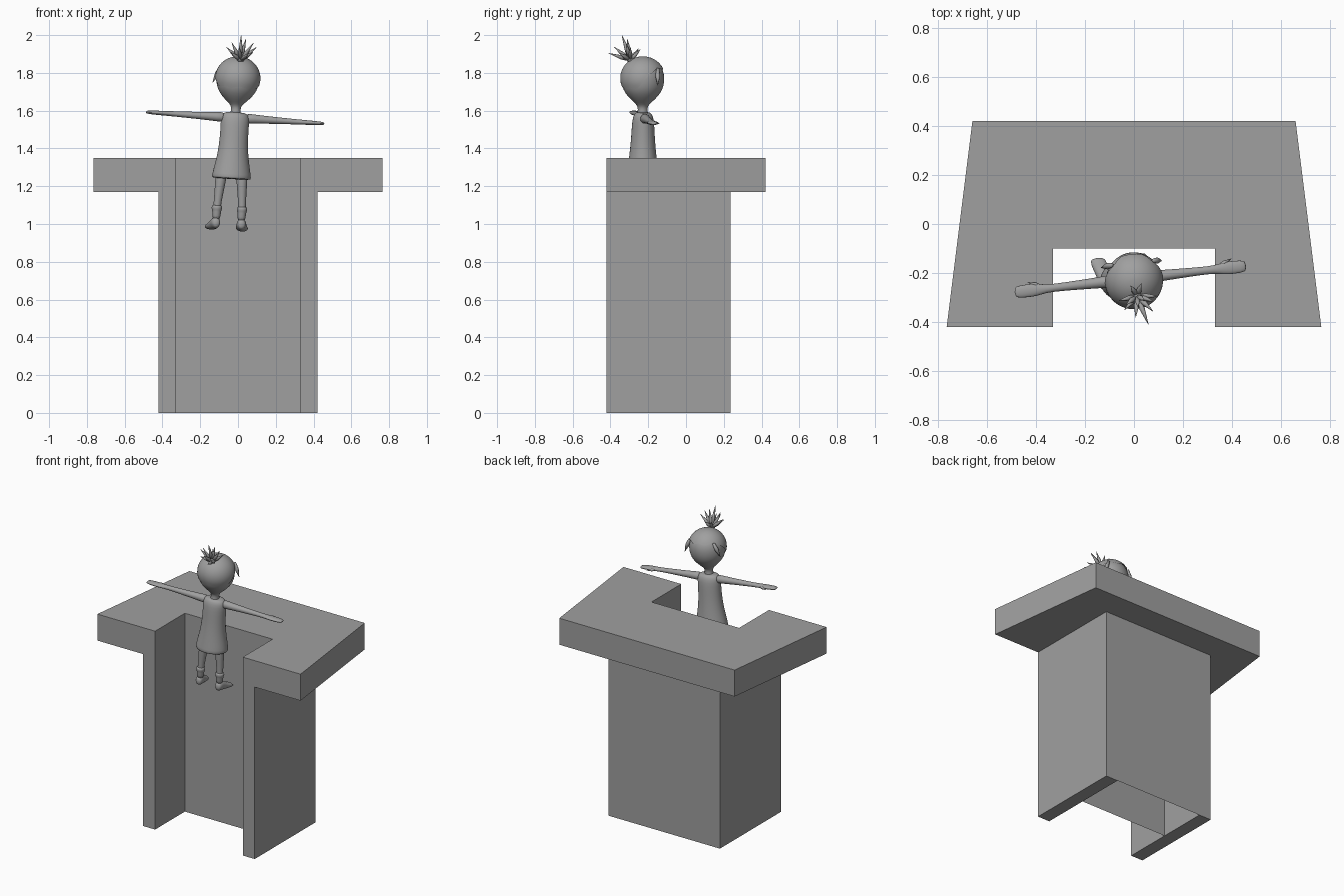
import bpy, bmesh, math
from mathutils import Matrix, Vector

if "Cube" in bpy.data.objects:
    bpy.data.objects.remove(bpy.data.objects["Cube"])

grey = bpy.data.materials.new("plain grey")
grey.diffuse_color = (0.35, 0.35, 0.35, 1)
grey.use_nodes = True
grey.node_tree.nodes["Principled BSDF"].inputs["Base Color"].default_value = grey.diffuse_color

# Figure frame: origin at the shoulders, turned and leaning slightly, facing +y
FIGURE = (Matrix.Translation((-0.015, -0.225, 1.562))
          @ Matrix.Rotation(math.radians(6.5), 4, 'Z')
          @ Matrix.Rotation(math.radians(3.7), 4, 'Y'))


def make(name, verts, faces, matrix=None, smooth=False):
    mesh = bpy.data.meshes.new(name)
    mesh.from_pydata([tuple(v) for v in verts], [], faces)
    if matrix:
        mesh.transform(matrix)
    bm = bmesh.new()
    bm.from_mesh(mesh)
    bmesh.ops.recalc_face_normals(bm, faces=bm.faces)
    bm.to_mesh(mesh)
    bm.free()
    mesh.materials.append(grey)
    for p in mesh.polygons:
        p.use_smooth = smooth
    ob = bpy.data.objects.new(name, mesh)
    bpy.context.collection.objects.link(ob)
    return ob


def prism(name, outline, z0, z1):
    n = len(outline)
    verts = [(x, y, z) for z in (z0, z1) for x, y in outline]
    faces = [(i, (i + 1) % n, n + (i + 1) % n, n + i) for i in range(n)]
    make(name, verts, faces + [tuple(range(n)), tuple(range(n, 2 * n))])


def loft(name, rings, u=(1, 0, 0), v=(0, 1, 0), seg=20, sub=1):
    """Skin ellipses (x, y, z, radius along u, radius along v)."""
    u, v = Vector(u), Vector(v)
    verts, faces = [], []
    for x, y, z, a, b in rings:
        for k in range(seg):
            t = 2 * math.pi * k / seg
            verts.append(Vector((x, y, z)) + u * a * math.cos(t) + v * b * math.sin(t))
    for r in range(len(rings) - 1):
        for k in range(seg):
            j = (k + 1) % seg
            faces.append((r * seg + k, r * seg + j, (r + 1) * seg + j, (r + 1) * seg + k))
    last = (len(rings) - 1) * seg
    faces += [tuple(range(seg)), tuple(range(last, last + seg))]
    ob = make(name, verts, faces, FIGURE, True)
    if sub:
        ob.modifiers.new("round", 'SUBSURF').levels = sub
    return ob


def spike(name, base, tip, r):
    base, tip = Vector(base), Vector(tip)
    d = tip - base
    u = d.orthogonal().normalized()
    v = d.normalized().cross(u)
    mid = base + d * 0.45
    loft(name, [(*base, r * 0.6, r * 0.6), (*mid, r, r), (*tip, r * 0.08, r * 0.08)],
         u, v, 8, 0)


# Podium top: tapered slab with a notch at the front
prism("podium_top", [(-0.765, -0.42), (-0.33, -0.42), (-0.33, -0.1), (0.33, -0.1),
                     (0.33, -0.42), (0.765, -0.42), (0.66, 0.42), (-0.66, 0.42)], 1.17, 1.35)
# Podium body: two side walls and two panels, open underneath
for s, side in ((-1, "left"), (1, "right")):
    prism("podium_wall_" + side, [(s * 0.33, -0.42), (s * 0.42, -0.42),
                                  (s * 0.42, 0.235), (s * 0.33, 0.235)], 0, 1.17)
for name, y in (("podium_inner_panel", -0.1), ("podium_back_panel", 0.235)):
    front = -1 if y < 0 else 1
    make(name, [(-0.33, y, 0), (0.33, y, 0), (0.33, y, 1.17), (-0.33, y, 1.17)],
         [(0, 1, 2, 3) if front < 0 else (3, 2, 1, 0)])

# Head with pointed chin, and neck
loft("head", [(0, -0.005, z, r, r) for z, r in
              ((0.0, 0.034), (0.03, 0.026), (0.055, 0.025), (0.072, 0.034), (0.095, 0.062),
               (0.13, 0.094), (0.165, 0.111), (0.21, 0.116), (0.25, 0.11), (0.285, 0.088),
               (0.308, 0.056), (0.318, 0.02))], seg=24)

# Hair cap: dome with a jagged hem, low at the back and high over the face
SEG, ROWS, C = 64, 12, Vector((0, -0.005, 0.21))
verts, faces = [C + Vector((0, 0, 0.116))], []
for k in range(SEG):
    a = 2 * math.pi * k / SEG
    t = min(max((math.sin(a) + 0.55) / 1.15, 0), 1)
    hem = -0.05 + 0.105 * t * t * (3 - 2 * t) + 0.009 * abs((k % 8) - 4) / 4 - 0.005
    limit = math.acos(hem / 0.12)
    for r in range(1, ROWS + 1):
        th = limit * r / ROWS
        verts.append(C + Vector((0.12 * math.sin(th) * math.cos(a),
                                 0.12 * math.sin(th) * math.sin(a), 0.116 * math.cos(th))))
for k in range(SEG):
    i, j = 1 + k * ROWS, 1 + ((k + 1) % SEG) * ROWS
    faces.append((0, i, j))
    faces += [(i + r, i + r + 1, j + r + 1, j + r) for r in range(ROWS - 1)]
make("hair_cap", verts, faces, FIGURE, True)

# Side locks beside the face
for s, side in ((-1, "left"), (1, "right")):
    spike("hair_lock_" + side, (s * 0.085, 0.065, 0.268), (s * 0.125, 0.06, 0.18), 0.013)

# Hair tuft: fan of spikes from a tied base
B = Vector((0, -0.072, 0.305))
loft("tuft_base", [(B.x, B.y, B.z - 0.01, 0.02, 0.02), (B.x, B.y - 0.004, B.z + 0.01, 0.022, 0.022),
                   (B.x, B.y - 0.008, B.z + 0.03, 0.013, 0.013)], seg=12)
for n, d in enumerate([(-0.01, -0.045, 0.132), (0.02, -0.02, 0.115), (0.03, -0.12, 0.04),
                       (-0.02, -0.085, 0.07), (0.02, 0.05, 0.06), (-0.025, 0.045, 0.06),
                       (0.08, -0.01, 0.075), (-0.08, -0.01, 0.065), (0.06, -0.03, 0.095),
                       (-0.055, -0.03, 0.09), (0.055, -0.07, 0.045), (-0.06, -0.05, 0.04)]):
    spike("tuft_spike_%d" % n, B, B + Vector(d), 0.011)

# Sleeveless dress flaring to the hem
loft("dress", [(0, -0.002, z, a, b) for z, a, b in
               ((0.03, 0.035, 0.03), (0.026, 0.062, 0.042), (0.005, 0.078, 0.055),
                (-0.04, 0.076, 0.06), (-0.1, 0.076, 0.063), (-0.16, 0.079, 0.068),
                (-0.22, 0.087, 0.075), (-0.28, 0.1, 0.083), (-0.318, 0.106, 0.088),
                (-0.325, 0.105, 0.087))])

for s, side in ((-1, "left"), (1, "right")):
    # Arm ending in a flat mitten hand, with thumb
    loft("arm_" + side, [(s * x, y, z, a, b) for x, y, z, a, b in
                         ((0.055, 0, 0.0, 0.03, 0.03), (0.09, 0, 0.0, 0.025, 0.025),
                          (0.2, 0, 0.0, 0.02, 0.019), (0.33, 0, 0.0, 0.015, 0.014),
                          (0.365, 0, 0.0, 0.021, 0.013), (0.4, 0, 0.0, 0.028, 0.012),
                          (0.46, 0, 0.0, 0.026, 0.01), (0.477, 0, 0.0, 0.019, 0.006))],
         (0, 1, 0), (0, 0, 1), 14)
    spike("thumb_" + side, (s * 0.365, 0.012, 0), (s * 0.42, 0.036, -0.004), 0.009)
    # Leg, sock cuff and foot
    loft("leg_" + side, [(s * x, -0.005, z, r, r) for x, z, r in
                         ((0.053, -0.27, 0.034), (0.057, -0.34, 0.029), (0.063, -0.42, 0.023),
                          (0.067, -0.48, 0.02), (0.069, -0.55, 0.021))], seg=14)
    loft("sock_" + side, [(s * 0.067, -0.005, z, r, r) for z, r in
                          ((-0.468, 0.021), (-0.47, 0.029), (-0.49, 0.029),
                           (-0.495, 0.023), (-0.55, 0.023))], seg=14)
    loft("foot_" + side, [(s * x, y, z, a, b) for x, y, z, a, b in
                          ((0.068, -0.032, -0.562, 0.012, 0.015), (0.068, -0.022, -0.56, 0.024, 0.03),
                           (0.07, 0.01, -0.56, 0.026, 0.034), (0.076, 0.045, -0.574, 0.03, 0.024),
                           (0.083, 0.08, -0.582, 0.035, 0.017), (0.087, 0.102, -0.585, 0.026, 0.012))],
         (1, 0, 0), (0, 0, 1), 14)
